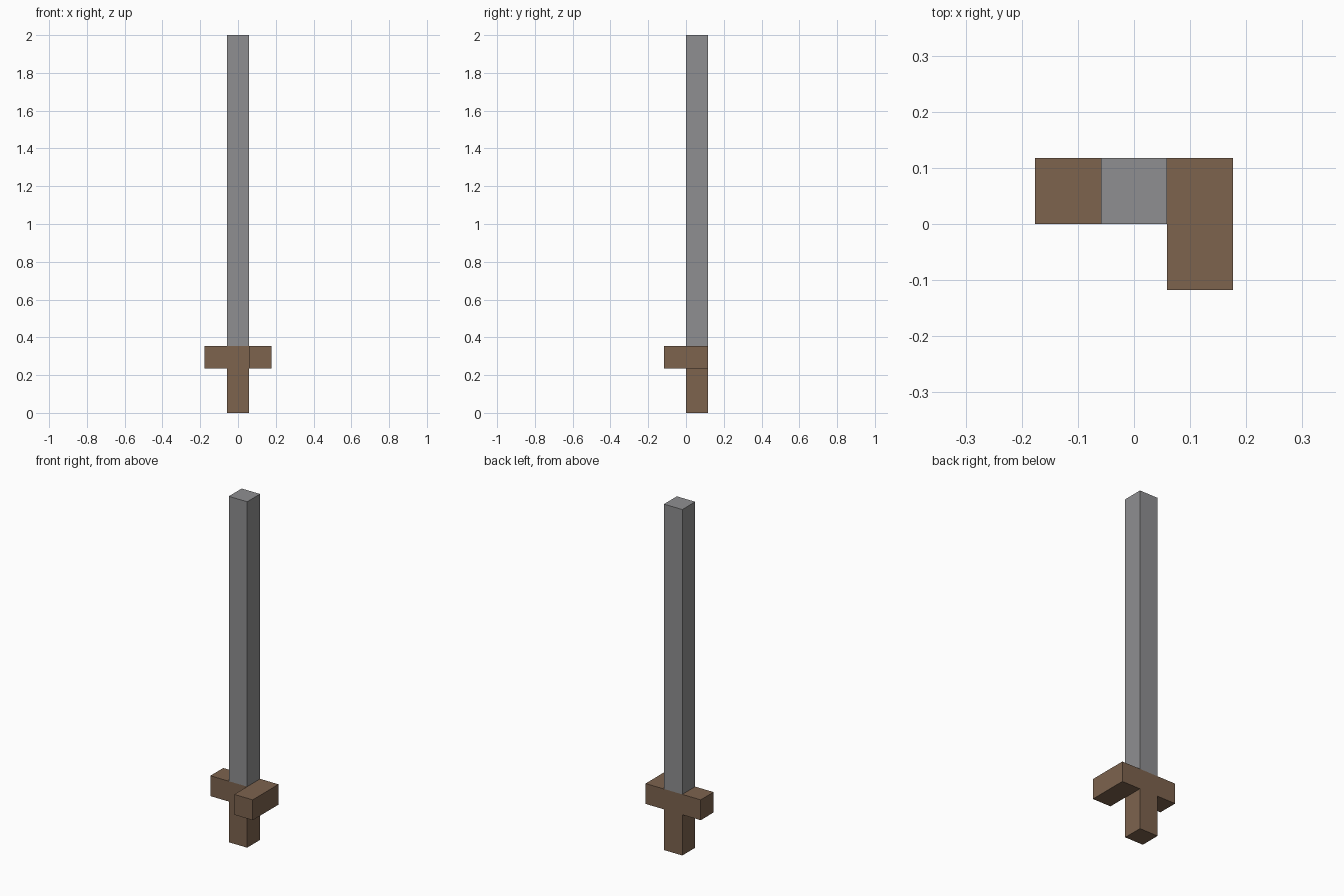
import bpy
import bmesh
from mathutils import Vector

default = bpy.data.objects.get("Cube")
if default:
    bpy.data.objects.remove(default, do_unlink=True)

U = 2 / 17  # one block of the sword


def material(name, rgb):
    mat = bpy.data.materials.new(name)
    mat.use_nodes = True
    mat.diffuse_color = (*rgb, 1)
    mat.node_tree.nodes["Principled BSDF"].inputs["Base Color"].default_value = (*rgb, 1)
    return mat


def box(name, low, high, mat):
    """Box between two corners given in block units."""
    low, high = Vector(low) * U, Vector(high) * U
    bm = bmesh.new()
    bmesh.ops.create_cube(bm, size=1)
    bmesh.ops.scale(bm, vec=high - low, verts=bm.verts)
    bmesh.ops.translate(bm, vec=(low + high) / 2, verts=bm.verts)
    mesh = bpy.data.meshes.new(name)
    bm.to_mesh(mesh)
    bm.free()
    mesh.materials.append(mat)
    obj = bpy.data.objects.new(name, mesh)
    bpy.context.collection.objects.link(obj)
    return obj


steel = material("steel grey", (0.275, 0.275, 0.283))
wood = material("wood brown", (0.205, 0.125, 0.076))

# Grip, crossguard and the forward prong on its left end
box("grip", (-0.5, 0, 0), (0.5, 1, 2), wood)
box("crossguard", (-1.5, 0, 2), (1.5, 1, 3), wood)
box("guard_prong", (0.5, -1, 2), (1.5, 0, 3), wood)

# Long square blade
box("blade", (-0.5, 0, 3), (0.5, 1, 17), steel)
